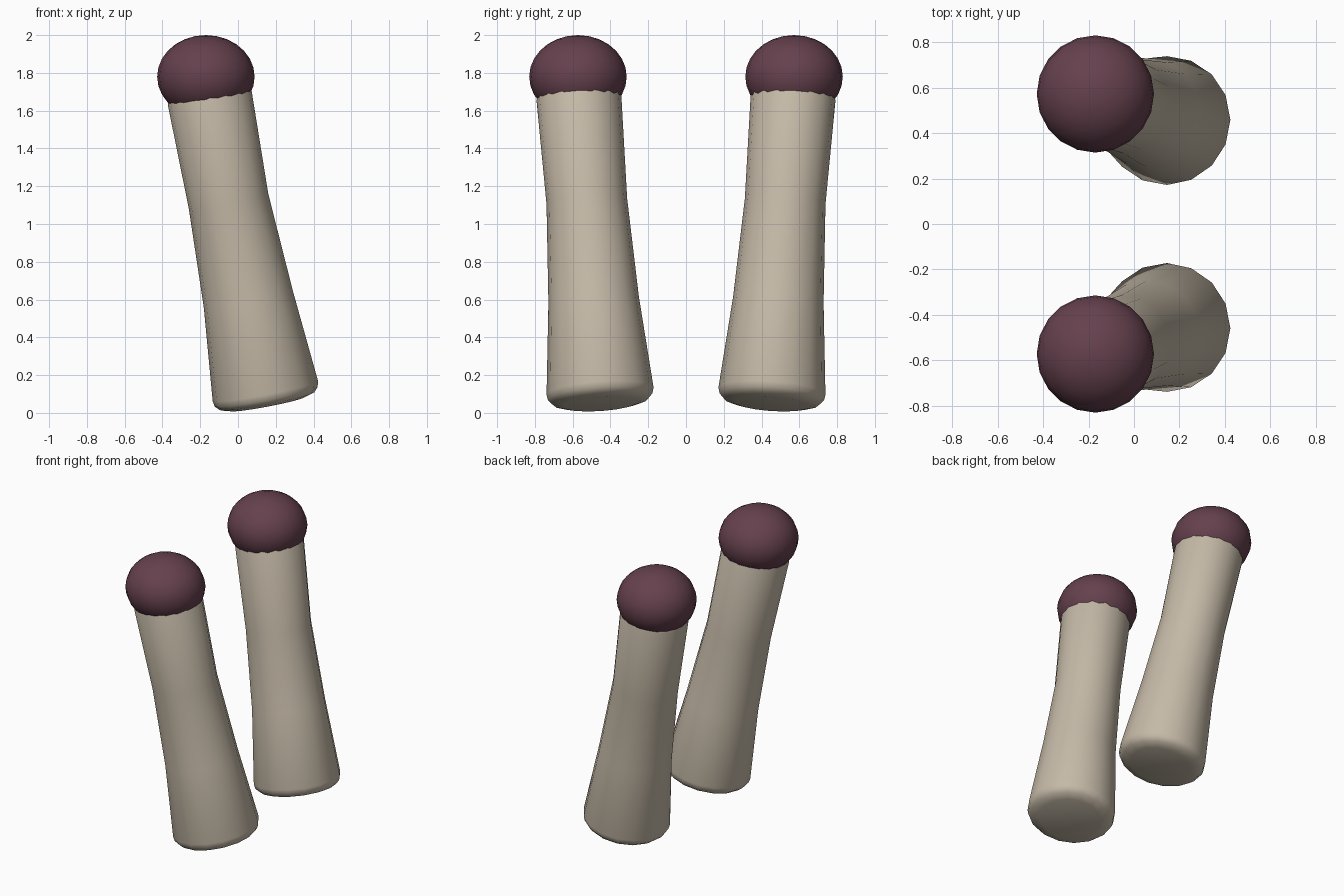
import bpy, bmesh, math
from mathutils import Vector, Matrix

cube = bpy.data.objects.get("Cube")
if cube:
    bpy.data.objects.remove(cube)


def material(name, rgb):
    m = bpy.data.materials.new(name)
    m.use_nodes = True
    m.diffuse_color = (*rgb, 1)
    m.node_tree.nodes["Principled BSDF"].inputs["Base Color"].default_value = (*rgb, 1)
    return m


plum = material("plum", (0.13, 0.052, 0.075))
beige = material("beige", (0.56, 0.49, 0.39))

SIDES = 16
AXIS = Vector((-0.19, 0.07, 1)).normalized()
# Stalk rings from the rounded foot to the top: centre and radius
RINGS = [
    ((0.157, 0.451, 0.047), 0.20),
    ((0.154, 0.452, 0.062), 0.255),
    ((0.149, 0.454, 0.085), 0.277),
    ((0.145, 0.455, 0.115), 0.284),
    ((0.055, 0.489, 0.60), 0.24),
    ((-0.05, 0.525, 1.12), 0.214),
    ((-0.15, 0.567, 1.67), 0.225),
    ((-0.163, 0.57, 1.74), 0.20),
]


def finish(bm, name, mat, side):
    if side < 0:
        bmesh.ops.scale(bm, vec=(1, -1, 1), verts=bm.verts)
    bmesh.ops.recalc_face_normals(bm, faces=bm.faces)
    me = bpy.data.meshes.new(name)
    bm.to_mesh(me)
    bm.free()
    me.materials.append(mat)
    me.shade_smooth()
    ob = bpy.data.objects.new(name, me)
    bpy.context.collection.objects.link(ob)


def stalk(name, side):
    # Leaning tube lofted through rings square to the axis
    bm = bmesh.new()
    u = (Vector((1, 0, 0)) - AXIS * AXIS.x).normalized()
    v = AXIS.cross(u)
    loops = []
    for centre, r in RINGS:
        angles = [2 * math.pi * i / SIDES for i in range(SIDES)]
        loops.append([bm.verts.new(Vector(centre) + r * (u * math.cos(a) + v * math.sin(a)))
                      for a in angles])
    for low, high in zip(loops, loops[1:]):
        for i in range(SIDES):
            j = (i + 1) % SIDES
            bm.faces.new((low[i], low[j], high[j], high[i]))
    bm.faces.new(loops[0][::-1])
    bm.faces.new(loops[-1])
    finish(bm, name, beige, side)


def cap(name, side):
    # Slightly flattened ball on top of the stalk
    bm = bmesh.new()
    place = Matrix.Translation((-0.17, 0.572, 1.78)) @ Matrix.Diagonal((0.258, 0.258, 0.22, 1))
    bmesh.ops.create_uvsphere(bm, u_segments=20, v_segments=14, radius=1, matrix=place)
    finish(bm, name, plum, side)


for label, side in (("front", -1), ("back", 1)):
    stalk(label + "_stalk", side)
    cap(label + "_cap", side)
